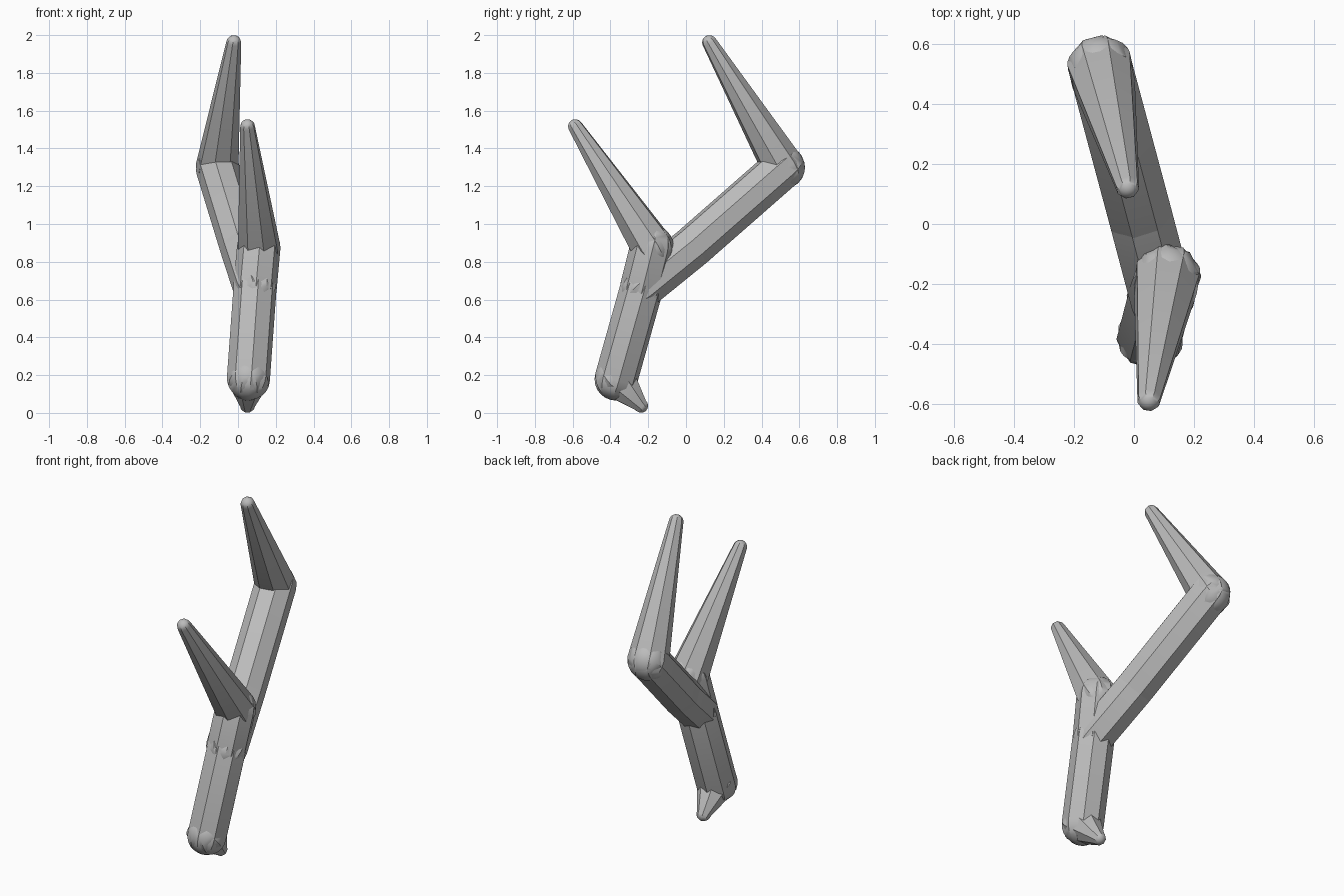
import bpy, bmesh, math
from mathutils import Vector

if "Cube" in bpy.data.objects:
    bpy.data.objects.remove(bpy.data.objects["Cube"])

grey = bpy.data.materials.new("plain_grey")
grey.use_nodes = True
grey.diffuse_color = (0.5, 0.5, 0.5, 1)
grey.node_tree.nodes["Principled BSDF"].inputs["Base Color"].default_value = (0.5, 0.5, 0.5, 1)

SIDES, RINGS = 8, 6


def capsule(name, start, end, r1, r2, spin=0.5):
    """Eight-sided tapered rod with a rounded cap at each end."""
    start, end = Vector(start), Vector(end)
    length = (end - start).length
    steps = [math.pi / 2 * i / RINGS for i in range(RINGS)]
    # Profile of (radius, height) from the start cap to the end cap
    profile = [(r1 * math.cos(a), -r1 * math.sin(a)) for a in reversed(steps)]
    profile += [(r2 * math.cos(a), length + r2 * math.sin(a)) for a in steps]
    bm = bmesh.new()
    rings = []
    for r, h in profile:
        angles = [2 * math.pi * (k + spin) / SIDES for k in range(SIDES)]
        rings.append([bm.verts.new((r * math.cos(a), r * math.sin(a), h)) for a in angles])
    for low, high in zip(rings, rings[1:]):
        for k in range(SIDES):
            n = (k + 1) % SIDES
            bm.faces.new((low[k], low[n], high[n], high[k]))
    # Close both caps with fans to the poles
    for ring, h in ((rings[0], -r1), (rings[-1], length + r2)):
        pole = bm.verts.new((0, 0, h))
        for k in range(SIDES):
            bm.faces.new((ring[k], ring[(k + 1) % SIDES], pole))
    bmesh.ops.recalc_face_normals(bm, faces=bm.faces)
    mesh = bpy.data.meshes.new(name)
    bm.to_mesh(mesh)
    bm.free()
    mesh.materials.append(grey)
    obj = bpy.data.objects.new(name, mesh)
    bpy.context.collection.objects.link(obj)
    obj.location = start
    obj.rotation_mode = 'QUATERNION'
    obj.rotation_quaternion = (end - start).to_track_quat('Z', 'Y')
    bpy.ops.object.select_all(action='DESELECT')
    obj.select_set(True)
    bpy.context.view_layer.objects.active = obj
    bpy.ops.object.shade_smooth_by_angle(angle=math.radians(30))
    return obj


# Joints of the branching form
base = (0.055, -0.37, 0.18)
fork = (0.09, -0.235, 0.66)
front_elbow = (0.11, -0.18, 0.88)
mid_arm = (0.02, 0.03, 0.875)
rear_elbow = (-0.11, 0.515, 1.3)
THICK, THIN = 0.115, 0.04

# Stem and rear arm
capsule("lower_stem", base, fork, THICK, THICK)
capsule("upper_stem", fork, front_elbow, THICK, THICK)
capsule("inner_arm", fork, mid_arm, THICK, THICK)
capsule("outer_arm", mid_arm, rear_elbow, THICK, THICK)

# Tapered points
capsule("foot_point", base, (0.05, -0.24, 0.04), THICK, THIN)
capsule("front_prong", front_elbow, (0.05, -0.585, 1.515), THICK, THIN)
capsule("rear_prong", rear_elbow, (-0.022, 0.125, 1.96), THICK, THIN)
